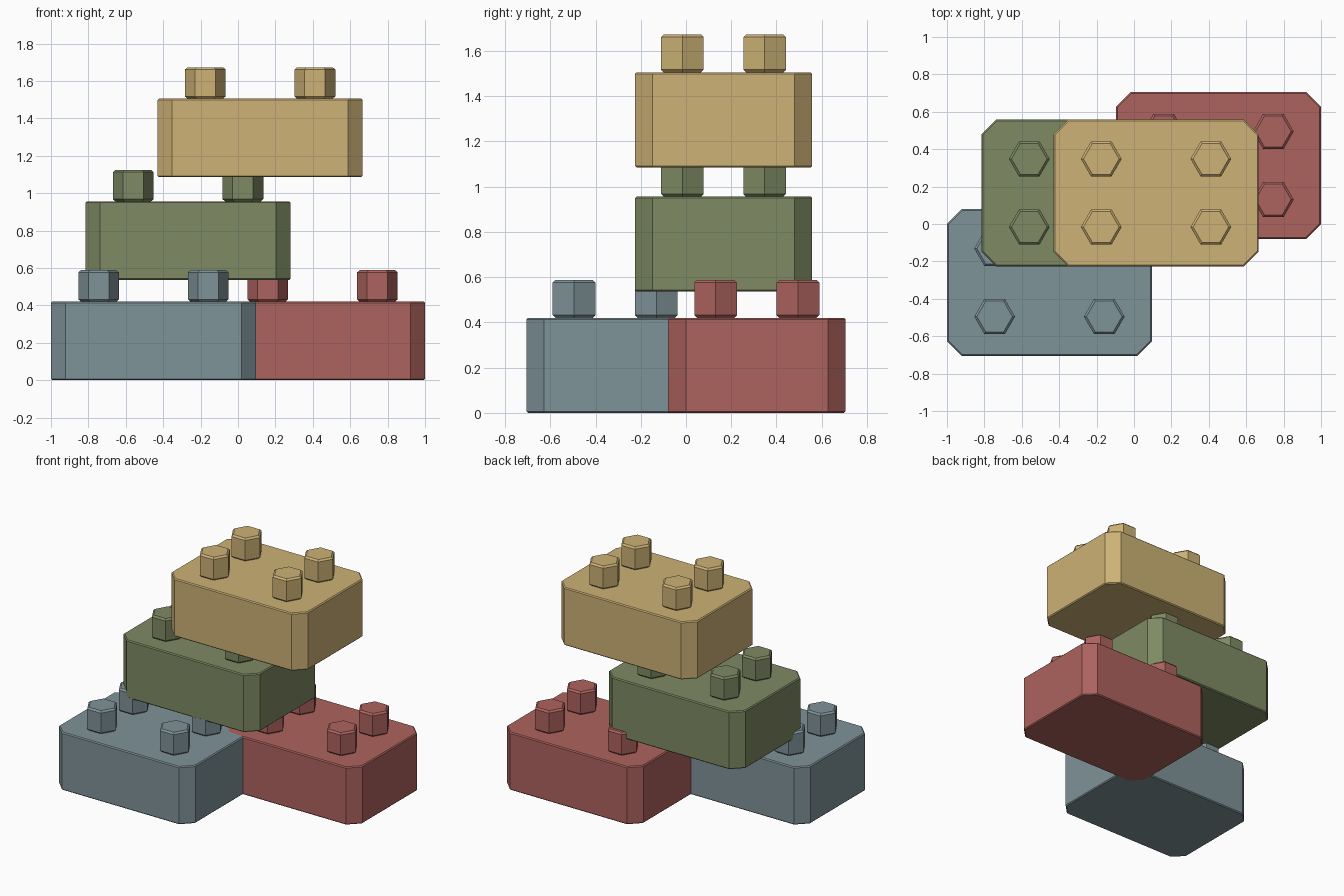
import bpy, bmesh, math

if "Cube" in bpy.data.objects:
    bpy.data.objects.remove(bpy.data.objects["Cube"])

LENGTH, WIDTH, HEIGHT, CORNER = 1.096, 0.784, 0.42, 0.078


def srgb(r, g, b):
    lin = lambda c: ((c / 255 + 0.055) / 1.055) ** 2.4
    return (lin(r), lin(g), lin(b), 1.0)


def material(name, rgb):
    mat = bpy.data.materials.new(name)
    mat.diffuse_color = srgb(*rgb)
    mat.use_nodes = True
    mat.node_tree.nodes["Principled BSDF"].inputs["Base Color"].default_value = mat.diffuse_color
    return mat


def prism(name, outline, height, rim, location, mat):
    """Extruded outline with chamfered top and bottom rims."""
    bm = bmesh.new()
    base = bm.faces.new([bm.verts.new((x, y, 0)) for x, y in outline])
    ext = bmesh.ops.extrude_face_region(bm, geom=[base])
    top = [v for v in ext["geom"] if isinstance(v, bmesh.types.BMVert)]
    bmesh.ops.translate(bm, verts=top, vec=(0, 0, height))
    bmesh.ops.recalc_face_normals(bm, faces=bm.faces)
    rims = [e for e in bm.edges if abs(e.verts[0].co.z - e.verts[1].co.z) < 1e-5]
    bmesh.ops.bevel(bm, geom=rims, offset=rim, segments=1, affect='EDGES')
    mesh = bpy.data.meshes.new(name)
    bm.to_mesh(mesh)
    bm.free()
    mesh.materials.append(mat)
    obj = bpy.data.objects.new(name, mesh)
    obj.location = location
    bpy.context.collection.objects.link(obj)
    return obj


# Corner-cut rectangle for the block body, hexagon for the studs
hx, hy, c = LENGTH / 2, WIDTH / 2, CORNER
block_outline = [(hx, -hy + c), (hx, hy - c), (hx - c, hy), (-hx + c, hy),
                 (-hx, hy - c), (-hx, -hy + c), (-hx + c, -hy), (hx - c, -hy)]
stud_outline = [(0.109 * math.cos(i * math.pi / 3), 0.109 * math.sin(i * math.pi / 3))
                for i in range(6)]


def block(name, center, mat):
    x, y, z = center
    prism(name + "_block", block_outline, HEIGHT, 0.007, center, mat)
    for sx in (-1, 1):
        for sy in (-1, 1):
            prism(name + "_stud", stud_outline, 0.168, 0.012,
                  (x + sx * 0.293, y + sy * 0.182, z + HEIGHT), mat)


# Two blocks on the ground, two stacked above
block("blue", (-0.452, -0.313, 0), material("slate blue", (127, 147, 153)))
block("red", (0.452, 0.313, 0), material("brick red", (173, 99, 94)))
block("green", (-0.267, 0.166, 0.536), material("olive green", (126, 138, 99)))
block("yellow", (0.118, 0.166, 1.085), material("sand yellow", (205, 178, 118)))
